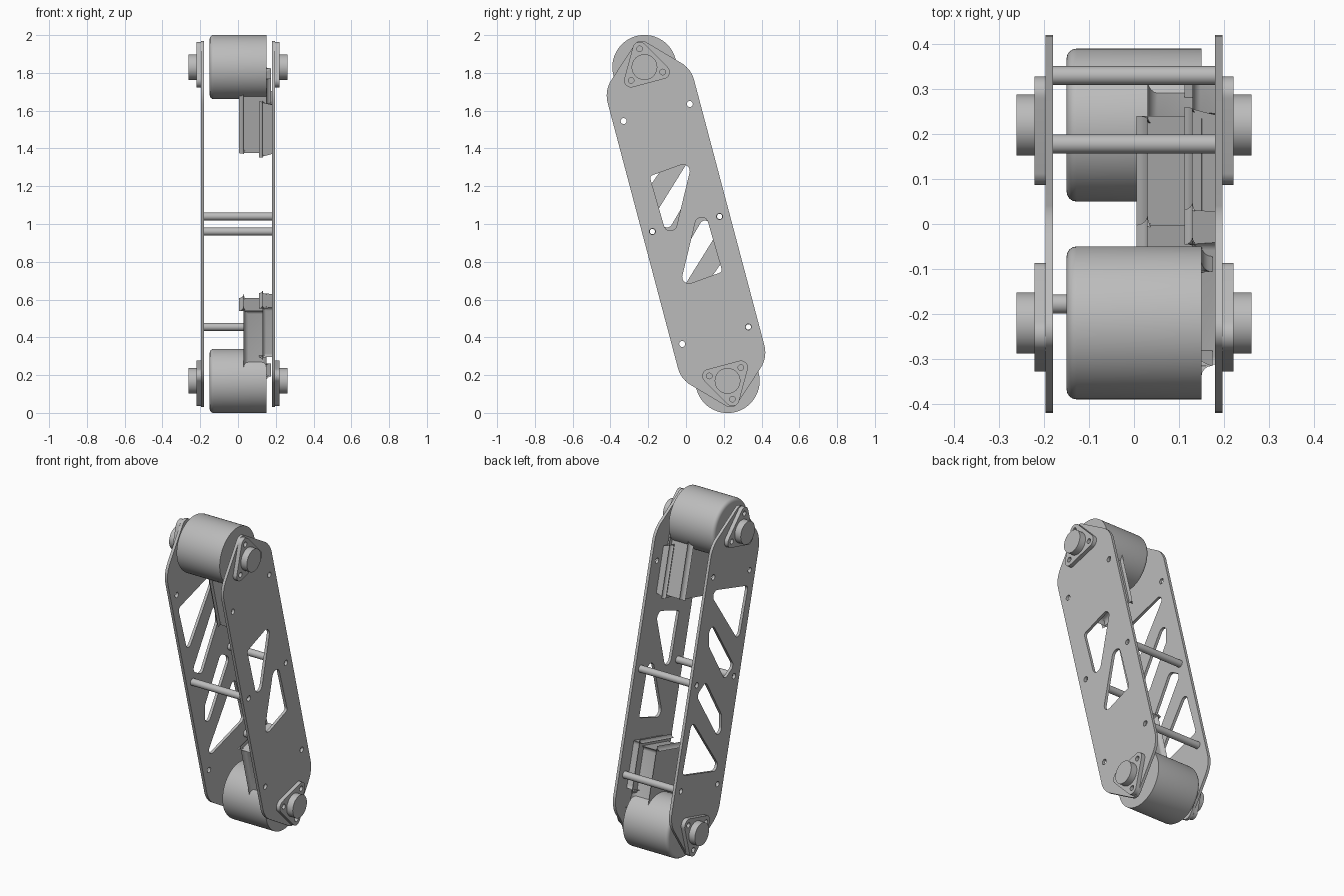
import bpy, bmesh, math
from mathutils import Matrix, Vector
from mathutils.geometry import convex_hull_2d

cube = bpy.data.objects.get("Cube")
if cube:
    bpy.data.objects.remove(cube)

metal = bpy.data.materials.new("light_grey_metal")
metal.use_nodes = True
GREY = (0.5, 0.5, 0.5, 1)
metal.diffuse_color = GREY
metal.node_tree.nodes["Principled BSDF"].inputs["Base Color"].default_value = GREY

# Link frame: "along" runs from the centre to the upper joint, "across" is square to it
ALONG = Vector((-0.256, 0.967))
ACROSS = Vector((0.967, 0.256))
CENTRE = Vector((0, 1))
JOINT = CENTRE + ALONG * 0.859
FROM_CURVE = Matrix(((0, 0, 1, 0), (1, 0, 0, 0), (0, 1, 0, 0), (0, 0, 0, 1)))


def finish(name, bm):
    bmesh.ops.recalc_face_normals(bm, faces=bm.faces)
    mesh = bpy.data.meshes.new(name)
    bm.to_mesh(mesh)
    bm.free()
    mesh.materials.append(metal)
    mesh.shade_smooth()
    mesh.set_sharp_from_angle(angle=math.radians(32))
    bpy.context.collection.objects.link(bpy.data.objects.new(name, mesh))


def circle(y, z, r, n=40):
    return [Vector((y + r * math.cos(math.tau * i / n),
                    z + r * math.sin(math.tau * i / n))) for i in range(n)]


def hull(circles):
    """Outline stretched around a set of (y, z, radius) circles."""
    pts = [p for c in circles for p in circle(*c)]
    return [pts[i] for i in convex_hull_2d(pts)]


def spun(circles):
    """The same circles turned half way round the link's centre."""
    return [(-y, 2 - z, r) for y, z, r in circles]


def slab(name, outline, holes, x0, x1):
    """Flat y-z outline with holes, given thickness from x0 to x1."""
    curve = bpy.data.curves.new(name, "CURVE")
    curve.dimensions = "2D"
    curve.fill_mode = "BOTH"
    curve.extrude = (x1 - x0) / 2
    for loop in [outline] + holes:
        spline = curve.splines.new("POLY")
        spline.points.add(len(loop) - 1)
        for point, p in zip(spline.points, loop):
            point.co = (p[0], p[1], 0, 1)
        spline.use_cyclic_u = True
    helper = bpy.data.objects.new(name, curve)
    mesh = bpy.data.meshes.new_from_object(helper)
    bm = bmesh.new()
    bm.from_mesh(mesh)
    bpy.data.objects.remove(helper)
    bpy.data.curves.remove(curve)
    bpy.data.meshes.remove(mesh)
    bmesh.ops.remove_doubles(bm, verts=bm.verts, dist=0.0001)
    bm.transform(Matrix.Translation(((x0 + x1) / 2, 0, 0)) @ FROM_CURVE)
    finish(name, bm)


def box(name, sign, x, u, v, bevel):
    """Rounded box in the link frame; sign picks the upper or lower end."""
    bm = bmesh.new()
    bmesh.ops.create_cube(bm, size=1)
    for vert in bm.verts:
        px, pu, pv = (r[0] + (c + 0.5) * (r[1] - r[0]) for c, r in zip(vert.co, (x, u, v)))
        p = CENTRE + sign * (ALONG * pu + ACROSS * pv)
        vert.co = (px, p.x, p.y)
    bmesh.ops.bevel(bm, geom=[e for e in bm.edges if min(w.co.x for w in e.verts) < x[1] - 0.001
                              or bevel > 0.02],
                    offset=bevel, segments=4, profile=0.5, affect="EDGES")
    finish(name, bm)


# Side plates
end = [(-0.27, 1.68, 0.15), (-0.102, 1.724, 0.15), (-0.235, 1.925, 0.045)]
outline = hull(end + spun(end))
bolts = [(0.02, 1.635, 0.016), (-0.33, 1.545, 0.016), (-0.178, 0.96, 0.016)]
bolt_holes = [circle(*b, 20) for b in bolts + spun(bolts)]
window = [(-0.173, 1.243, 0.016), (-0.015, 1.28, 0.035), (-0.083, 1.0, 0.035)]
corner = [(-0.285, 1.44, 0.025), (-0.01, 1.515, 0.03), (-0.215, 1.21, 0.025)]
slot = [(0.03, 1.305, 0.03), (0.035, 1.235, 0.025), (-0.1, 1.01, 0.028), (-0.138, 1.035, 0.03)]
slab("left_plate", outline, bolt_holes + [hull(window), hull(spun(window))], 0.18, 0.197)
slab("right_plate", outline,
     bolt_holes + [hull(s) for s in (corner, spun(corner), slot, spun(slot))], -0.197, -0.18)

# Hollow spacer tubes between the plates
for i, (y, z) in enumerate([(0.178, 1.04), (-0.178, 0.96), (0.33, 0.455)]):
    slab(f"spacer_tube_{i + 1}", circle(y, z, 0.021, 24), [circle(y, z, 0.014, 24)], -0.18, 0.18)

for end_name, sign in (("upper", 1), ("lower", -1)):
    joint = CENTRE + sign * (JOINT - CENTRE)

    # Motor can with one rounded rim
    bm = bmesh.new()
    bmesh.ops.create_cone(bm, cap_ends=True, segments=72, radius1=0.17, radius2=0.17, depth=0.3,
                          matrix=Matrix.Translation((0, joint.x, joint.y)) @ FROM_CURVE)
    rim = [e for e in bm.edges if all(v.co.x < -0.1 for v in e.verts)]
    bmesh.ops.bevel(bm, geom=rim, offset=0.022, segments=4, profile=0.5, affect="EDGES")
    finish(end_name + "_motor", bm)

    # Gear housing and its mounting flange
    box(end_name + "_housing", sign, (0.03, 0.15), (0.44, 0.8), (-0.108, 0.108), 0.024)
    box(end_name + "_housing_flange", sign, (0.13, 0.18), (0.42, 0.69), (-0.14, 0.14), 0.018)

    # Triangular bearing flanges and round hubs on both outer sides
    start = math.atan2(ALONG.y, ALONG.x)
    lobes = []
    for k in range(3):
        a = start + k * math.tau / 3
        p = joint + sign * 0.1 * Vector((math.cos(a), math.sin(a)))
        lobes.append((p.x, p.y, 0.037))
    holes = [circle(y, z, 0.015, 20) for y, z, r in lobes]
    for side, s in (("left", 1), ("right", -1)):
        x = sorted((s * 0.197, s * 0.221))
        slab(f"{end_name}_{side}_bearing_flange", hull(lobes), holes, *x)
        x = sorted((s * 0.22, s * 0.261))
        slab(f"{end_name}_{side}_hub", circle(joint.x, joint.y, 0.068), [], *x)
